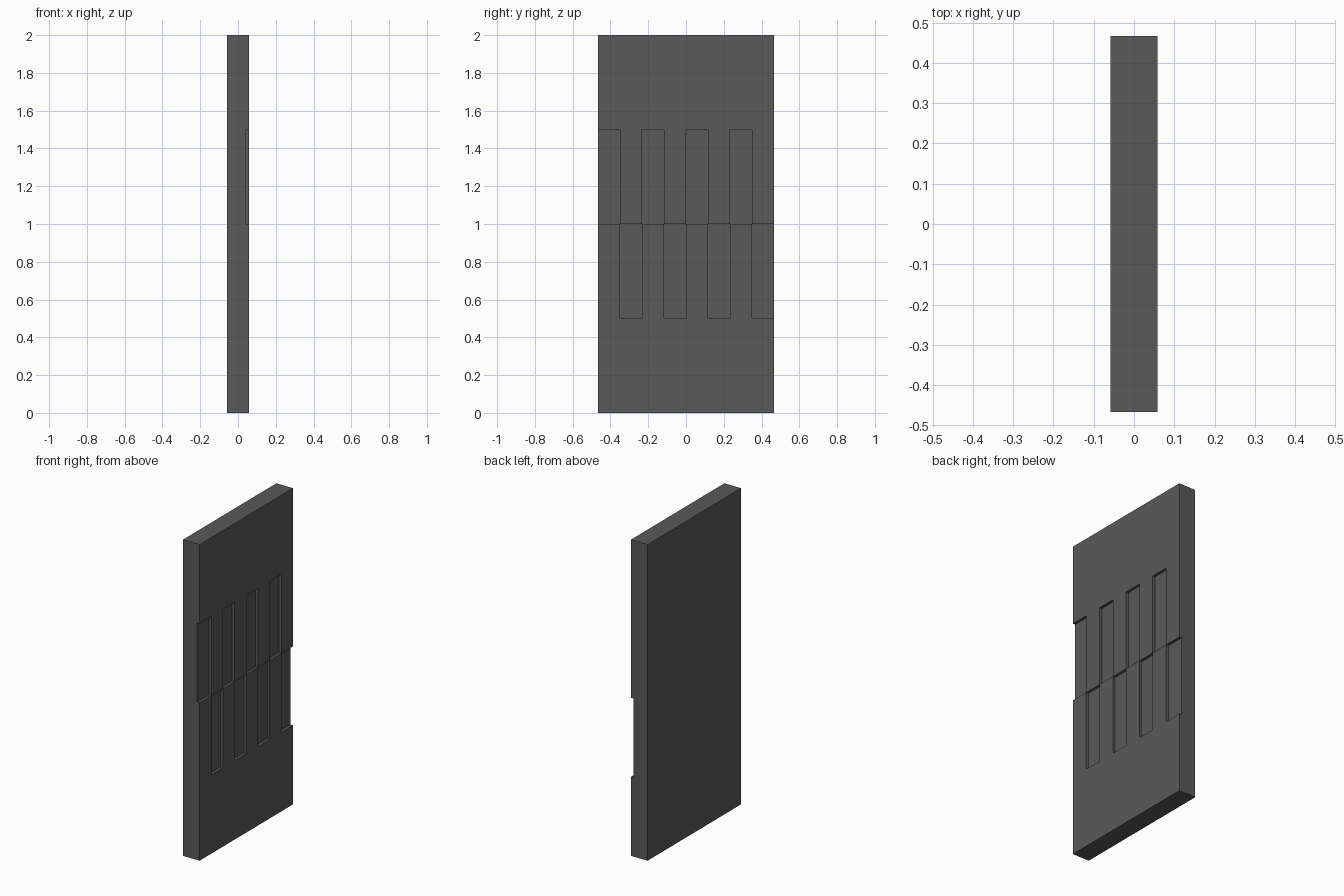
import bpy, bmesh

if "Cube" in bpy.data.objects:
    bpy.data.objects.remove(bpy.data.objects["Cube"])

X, Y = 0.0583, 0.467          # half thickness, half width
DEPTH = 0.017                 # pocket depth
COLS = 8
ZS = [0.0, 0.5, 1.0, 1.5, 2.0]
YS = [-Y + 2 * Y * i / COLS for i in range(COLS + 1)]
ROWS = len(ZS) - 1

bm = bmesh.new()


def quad(*pts):
    bm.faces.new([bm.verts.new(p) for p in pts])


def front_x(c, r):
    """Surface height of one cell: staggered pockets in the two middle rows."""
    pocket = (r == 2 and c % 2 == 0) or (r == 1 and c % 2 == 1)
    return X - DEPTH if pocket else X


for c in range(COLS):
    for r in range(ROWS):
        y0, y1, z0, z1 = YS[c], YS[c + 1], ZS[r], ZS[r + 1]
        x = front_x(c, r)
        # patterned face and plain back
        quad((x, y0, z0), (x, y1, z0), (x, y1, z1), (x, y0, z1))
        quad((-X, y0, z0), (-X, y0, z1), (-X, y1, z1), (-X, y1, z0))
        # pocket walls, and panel rim where there is no neighbour
        for dc, dr, a, b in ((-1, 0, (y0, z0), (y0, z1)), (1, 0, (y1, z1), (y1, z0)),
                             (0, -1, (y1, z0), (y0, z0)), (0, 1, (y0, z1), (y1, z1))):
            inside = 0 <= c + dc < COLS and 0 <= r + dr < ROWS
            xn = front_x(c + dc, r + dr) if inside else -X
            if xn < x:
                quad((xn, *a), (xn, *b), (x, *b), (x, *a))

# weld cells into one clean panel with large flat faces
bmesh.ops.remove_doubles(bm, verts=bm.verts, dist=1e-5)
bmesh.ops.dissolve_limit(bm, angle_limit=0.01, verts=bm.verts, edges=bm.edges)

# make every face point outward
for f in bm.faces:
    f.normal_update()
    n, p = f.normal, f.calc_center_median()
    on_back = p.x < -X + 1e-4
    on_front = p.x > X - DEPTH - 1e-4 and abs(n.x) > 0.9
    rim = (abs(p.y) > Y - 1e-4 and n.y * p.y < 0) or (p.z < 1e-4 and n.z > 0) or (p.z > 2 - 1e-4 and n.z < 0)
    if (on_back and n.x > 0) or (on_front and n.x < 0) or rim:
        f.normal_flip()
# pocket walls face into their pocket
for f in bm.faces:
    f.normal_update()
    p, n = f.calc_center_median(), f.normal
    if abs(n.x) < 0.1 and abs(p.y) < Y - 1e-4 and 1e-4 < p.z < 2 - 1e-4:
        q = p + n * 0.02
        c = min(COLS - 1, max(0, int((q.y + Y) / (2 * Y) * COLS)))
        if front_x(c, min(ROWS - 1, int(q.z / 0.5))) == X:
            f.normal_flip()

mesh = bpy.data.meshes.new("slotted_panel")
bm.to_mesh(mesh)
bm.free()
panel = bpy.data.objects.new("slotted_panel", mesh)
bpy.context.collection.objects.link(panel)

# dark grey finish
mat = bpy.data.materials.new("dark_grey")
mat.diffuse_color = (0.1, 0.1, 0.1, 1)
mat.use_nodes = True
mat.node_tree.nodes["Principled BSDF"].inputs["Base Color"].default_value = mat.diffuse_color
mesh.materials.append(mat)
